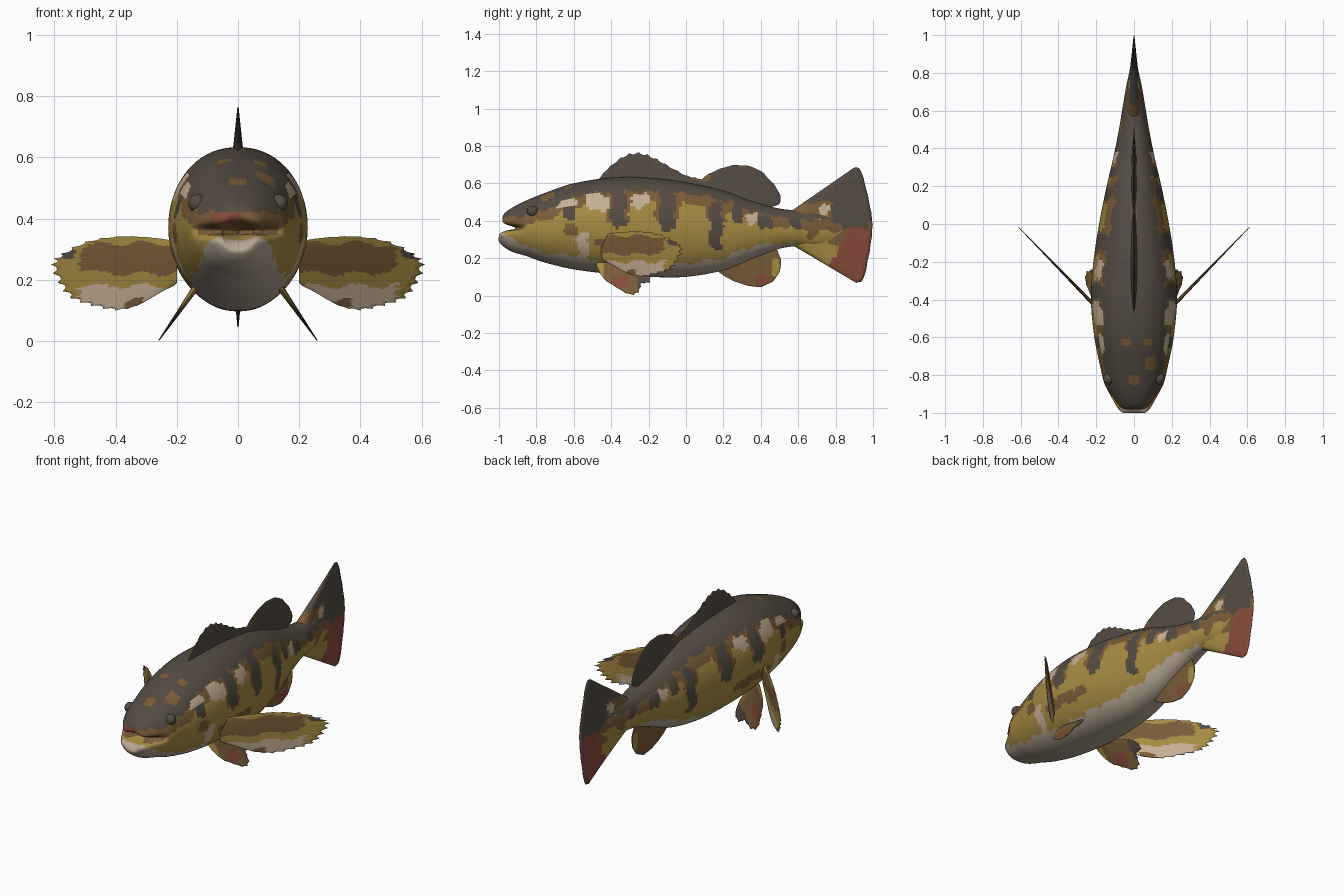
import bpy, bmesh, math
from mathutils import Vector

cube = bpy.data.objects.get("Cube")
if cube:
    bpy.data.objects.remove(cube)

# Flat colours
COLOURS = {
    "dark_brown": (0.09, 0.072, 0.055),
    "ochre": (0.38, 0.26, 0.055),
    "brown": (0.19, 0.108, 0.04),
    "beige": (0.56, 0.43, 0.30),
    "belly_grey": (0.46, 0.38, 0.29),
    "red": (0.24, 0.068, 0.043),
}
NAMES = list(COLOURS)
MATERIALS = []
for name, rgb in COLOURS.items():
    m = bpy.data.materials.new(name)
    m.use_nodes = True
    m.diffuse_color = (*rgb, 1)
    bsdf = m.node_tree.nodes["Principled BSDF"]
    bsdf.inputs["Base Color"].default_value = (*rgb, 1)
    bsdf.inputs["Roughness"].default_value = 0.8
    MATERIALS.append(m)


def curve(points, t):
    """Catmull-Rom point at t in 0..1 along a list of points."""
    n = len(points) - 1
    i = min(int(t * n), n - 1)
    f = t * n - i
    a, b, c, d = (Vector(points[min(max(i + k, 0), n)]) for k in (-1, 0, 1, 2))
    return b + (c - a) * f / 2 + (a - 2.5 * b + 2 * c - d / 2) * f**2 + (1.5 * (b - c) + (d - a) / 2) * f**3


def height(points, y):
    """Linear interpolation of z over y."""
    for (y0, z0), (y1, z1) in zip(points, points[1:]):
        if y <= y1:
            return z0 + (z1 - z0) * max(0, (y - y0) / (y1 - y0))
    return points[-1][1]


def inside(y, z, blob, grow=0):
    """Rounded box test."""
    cy, cz, ry, rz = blob
    return ((y - cy) / (ry + grow))**4 + ((z - cz) / (rz + grow))**4 < 1


def make_surface(name, rows, closed, rule):
    """Skin a grid of points and colour each face by its centre."""
    bm = bmesh.new()
    grid = [[bm.verts.new(p) for p in row] for row in rows]
    n = len(grid[0])
    for r0, r1 in zip(grid, grid[1:]):
        for j in range(n if closed else n - 1):
            k = (j + 1) % n
            bm.faces.new((r0[j], r0[k], r1[k], r1[j]))
    bmesh.ops.remove_doubles(bm, verts=bm.verts, dist=0.0002)
    bmesh.ops.recalc_face_normals(bm, faces=bm.faces)
    for f in bm.faces:
        f.smooth = True
        f.material_index = NAMES.index(rule(f.calc_center_median()))
    mesh = bpy.data.meshes.new(name)
    bm.to_mesh(mesh)
    bm.free()
    for m in MATERIALS:
        mesh.materials.append(m)
    obj = bpy.data.objects.new(name, mesh)
    bpy.context.collection.objects.link(obj)
    return obj


# Body pattern
BACK = [(-1, .41), (-.85, .43), (-.72, .47), (-.6, .53), (-.4, .56), (0, .55), (.2, .51), (.4, .435), (.6, .41), (.75, .40)]
BELLY = [(-1, .34), (-.92, .30), (-.8, .24), (-.6, .21), (-.45, .17), (0, .17), (.2, .20), (.35, .265), (.5, .285), (.65, .26)]
BARS = [(-.62, .44, .035, .035), (-.36, .47, .04, .11), (-.1, .46, .045, .11), (.16, .38, .035, .13),
        (.28, .44, .03, .06), (.42, .39, .04, .04), (.58, .40, .03, .05)]
PALE = [(-.64, .485, .05, .03), (-.48, .50, .065, .045), (-.25, .51, .05, .035), (-.55, .27, .03, .07),
        (.36, .415, .035, .03), (.72, .43, .02, .03)]
STREAKS = [(-.32, .28, .16, .03), (-.62, .35, .04, .03), (.68, .35, .03, .04)]
CROWN = [(0, -.83, .03, .03), (.07, -.62, .025, .02), (-.04, -.62, .02, .02), (.09, -.74, .03, .04), (0, .05, .02, .03)]


def body_colour(p):
    x, y, z = p
    if y < -.85 and .345 < z < .385 and abs(x) < .13:
        return "brown"
    if y < -.94 and .385 <= z < .42:
        return "red" if -.09 < x < .01 else "brown"
    wy = y + .008 * math.sin(47 * z)
    wz = z + .008 * math.sin(41 * y) + .005 * math.sin(97 * y)
    if wz > height(BACK, y):
        return "brown" if any(inside(x, wy, b) for b in CROWN) else "dark_brown"
    if any(inside(wy, wz, b) for b in BARS):
        return "dark_brown"
    if any(inside(wy, wz, b) for b in PALE):
        return "beige"
    if wz < height(BELLY, y):
        return "belly_grey"
    if wz > height(BACK, y) - .055 or any(inside(wy, wz, b) for b in STREAKS):
        return "brown"
    return "brown" if any(inside(wy, wz, b, .02) for b in BARS[1:4]) and wz > .4 else "ochre"


# Body: sections as y, top, bottom, half width; the first ones line the mouth
SECTIONS = [(-.87, .36, .35, .004), (-.95, .38, .33, .045), (-.98, .405, .30, .055), (-.97, .44, .275, .08),
            (-.92, .475, .235, .115), (-.85, .51, .21, .155), (-.75, .55, .175, .18), (-.6, .60, .14, .21),
            (-.4, .63, .115, .228), (-.2, .63, .10, .215), (0, .605, .10, .185), (.2, .56, .135, .145),
            (.35, .505, .195, .11), (.5, .465, .25, .08), (.62, .455, .265, .06), (.72, .455, .26, .043),
            (.82, .43, .29, .022), (.93, .39, .35, .006)]
rows = []
for i in range(221):
    y, top, bottom, half = curve(SECTIONS, i / 220)
    ring = []
    for j in range(88):
        a = math.tau * j / 88
        c, s = math.cos(a), math.sin(a)
        x = half * math.copysign(abs(c)**.9, c)
        z = (top + bottom) / 2 + (top - bottom) / 2 * s
        front = min(max((-.86 - y) / .1, 0), 1)
        notch = .07 * math.exp(-((z - .36) / .018)**2)
        jaw = -.02 if z < .35 else 0
        ring.append((x, y + front * (notch + jaw), z))
    rows.append(ring)
make_surface("body", rows, True, body_colour)


def make_fin(name, base, edge, place, rule, thick=.012, ragged=0, teeth=12):
    """Fan between a base line and an outer edge, thin at the rim."""
    rows = []
    for i in range(73):
        u = i / 72
        b, e = curve(base, u), curve(edge, u)
        e = b + (e - b) * (1 - ragged * abs(math.sin(math.pi * teeth * u)))
        swell = math.sin(math.pi * u)**.5 if 0 < u < 1 else 0
        row = []
        for side in (1, -1):
            for k in range(21):
                s = k / 20 if side == 1 else 1 - k / 20
                q = b.lerp(e, s)
                row.append(place(q.x, q.y, side * swell * (thick * (1 - s) + .002)))
        rows.append(row)
    return make_surface(name, rows, False, rule)


def upright(y, z, w):
    return (w, y, z)


# Fins on the midline
def dorsal_colour(p):
    return "brown" if inside(p.y, p.z, (.09, .63, .04, .02)) else "dark_brown"


make_fin("front_dorsal_fin", [(-.47, .58), (-.2, .60), (.1, .56)],
         [(-.47, .62), (-.42, .68), (-.34, .745), (-.26, .768), (-.18, .745), (-.1, .70), (0, .645), (.06, .63), (.1, .61)],
         upright, dorsal_colour, .018, .07, 13)
make_fin("rear_dorsal_fin", [(.07, .56), (.25, .52), (.42, .45)],
         [(.07, .61), (.12, .65), (.2, .685), (.28, .70), (.38, .68), (.45, .62), (.5, .55), (.5, .49), (.42, .47)],
         upright, dorsal_colour, .014, .02, 9)


def anal_colour(p):
    if inside(p.y, p.z, (.41, .09, .04, .025)):
        return "red"
    return "ochre" if inside(p.y, p.z, (.48, .15, .02, .05)) else "brown"


make_fin("anal_fin", [(.15, .15), (.3, .20), (.45, .27)],
         [(.17, .13), (.22, .095), (.3, .06), (.4, .045), (.48, .09), (.51, .17), (.49, .24)],
         upright, anal_colour, .014, .02, 8)


def tail_colour(p):
    y, z = p.y, p.z + .01 * math.sin(40 * p.y)
    if y > .985:
        return "brown"
    if z > .5 or (y > .78 and z > .36):
        return "dark_brown"
    if inside(y, z, (.74, .45, .025, .03)):
        return "beige"
    if z < .36 and y > .87 - (.36 - z) * .5:
        return "red"
    if y > .76:
        return "brown" if z > .27 else "ochre"
    return "brown" if z > .43 else "ochre"


make_fin("tail_fin", [(.56, .45), (.58, .36), (.56, .275)],
         [(.90, .685), (.935, .67), (.97, .55), (.995, .42), (.997, .34), (.98, .22), (.95, .09), (.91, .068)],
         upright, tail_colour, .045, .006, 10)


# Paired fins
def pectoral_colour(p):
    x, z = abs(p.x), p.z + .008 * math.sin(45 * p.x)
    if inside(x, z, (.34, .12, .03, .018)):
        return "brown"
    if z < .18 and x < .52:
        return "beige"
    if inside(x, z, (.56, .29, .025, .02)):
        return "dark_brown"
    return "brown" if inside(x, z, (.34, .27, .18, .05)) else "ochre"


def pelvic_colour(p):
    if inside(p.y, p.z, (-.35, .075, .045, .03)):
        return "red"
    if p.y > -.26 and p.z > .04:
        return "dark_brown"
    return "ochre" if p.y < -.44 else "brown"


for label, s in (("left", 1), ("right", -1)):
    make_fin(label + "_pectoral_fin", [(.2, .32), (.2, .25), (.2, .19)],
             [(.22, .33), (.3, .34), (.4, .342), (.5, .325), (.58, .285), (.612, .25), (.59, .19), (.55, .14),
              (.48, .115), (.4, .10), (.33, .115), (.25, .16), (.21, .18)],
             lambda u, v, w: (s * u, -.41 + (u - .23) * 1.03 + w, v), pectoral_colour, .012, .05, 24)
    make_fin(label + "_pelvic_fin", [(-.48, .18), (-.42, .18), (-.36, .17)],
             [(-.48, .16), (-.44, .09), (-.37, .04), (-.3, .003), (-.25, .015), (-.235, .06), (-.19, .07), (-.2, .11), (-.28, .15)],
             lambda u, v, w: (s * (.26 - v * .7 + w), u, v), pelvic_colour, .012, .04, 12)
    # Low eye bump
    bpy.ops.mesh.primitive_uv_sphere_add(segments=24, ring_count=12, radius=.03, location=(s * .133, -.82, .45))
    eye = bpy.context.object
    eye.name = label + "_eye"
    eye.data.materials.append(MATERIALS[0])
    bpy.ops.object.shade_smooth()
